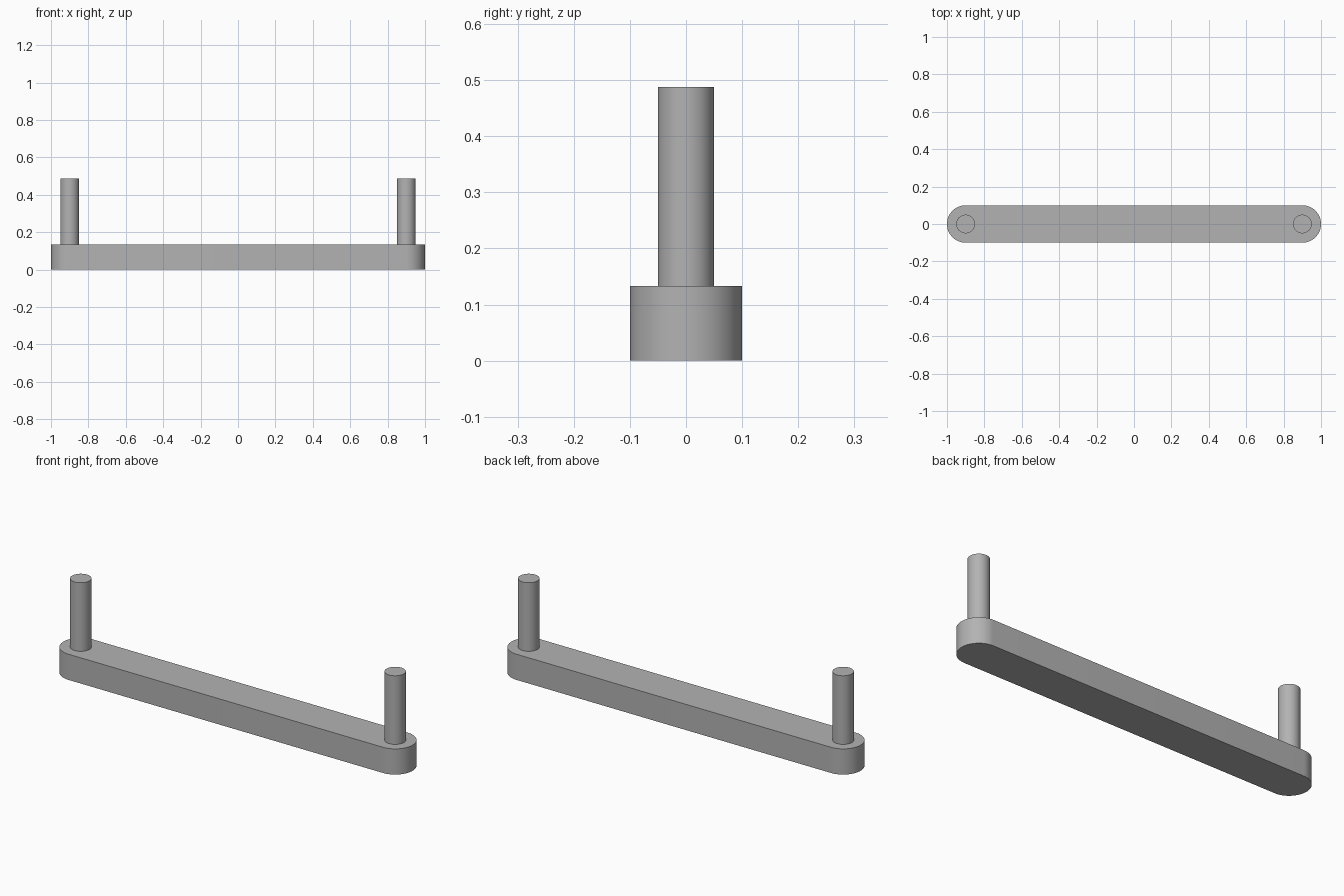
import bpy, bmesh, math

if "Cube" in bpy.data.objects:
    bpy.data.objects.remove(bpy.data.objects["Cube"])

BAR_R, BAR_H = 0.10, 0.133      # half width and thickness of the link bar
PIN_X, PIN_R, PIN_TOP = 0.90, 0.05, 0.488
SEG = 32                        # segments per half circle

grey = bpy.data.materials.new("plain grey")
grey.diffuse_color = (0.45, 0.45, 0.45, 1)
grey.use_nodes = True
grey.node_tree.nodes["Principled BSDF"].inputs["Base Color"].default_value = grey.diffuse_color


def arc(cx, r, start, sweep, steps):
    return [(cx + r * math.cos(start + sweep * i / steps),
             r * math.sin(start + sweep * i / steps)) for i in range(steps + 1)]


def prism(name, outline, z0, z1):
    """Extrude a closed outline straight up, smooth sides and crisp rims."""
    bm = bmesh.new()
    face = bm.faces.new([bm.verts.new((x, y, z0)) for x, y in outline])
    top = bmesh.ops.extrude_face_region(bm, geom=[face], use_keep_orig=True)
    for v in top["geom"]:
        if isinstance(v, bmesh.types.BMVert):
            v.co.z = z1
    bmesh.ops.recalc_face_normals(bm, faces=bm.faces)
    mesh = bpy.data.meshes.new(name)
    bm.to_mesh(mesh)
    bm.free()
    mesh.materials.append(grey)
    obj = bpy.data.objects.new(name, mesh)
    bpy.context.collection.objects.link(obj)
    bpy.ops.object.select_all(action='DESELECT')
    obj.select_set(True)
    bpy.context.view_layer.objects.active = obj
    bpy.ops.object.shade_smooth_by_angle(angle=math.radians(30))
    return obj


# Link bar with rounded ends
prism("link_bar",
      arc(PIN_X, BAR_R, -math.pi / 2, math.pi, SEG)
      + arc(-PIN_X, BAR_R, math.pi / 2, math.pi, SEG), 0, BAR_H)

# Upright pin at each end, standing on the bar
for side, name in ((-1, "left_pin"), (1, "right_pin")):
    prism(name, arc(side * PIN_X, PIN_R, 0, 2 * math.pi, 2 * SEG)[:-1], BAR_H, PIN_TOP)
